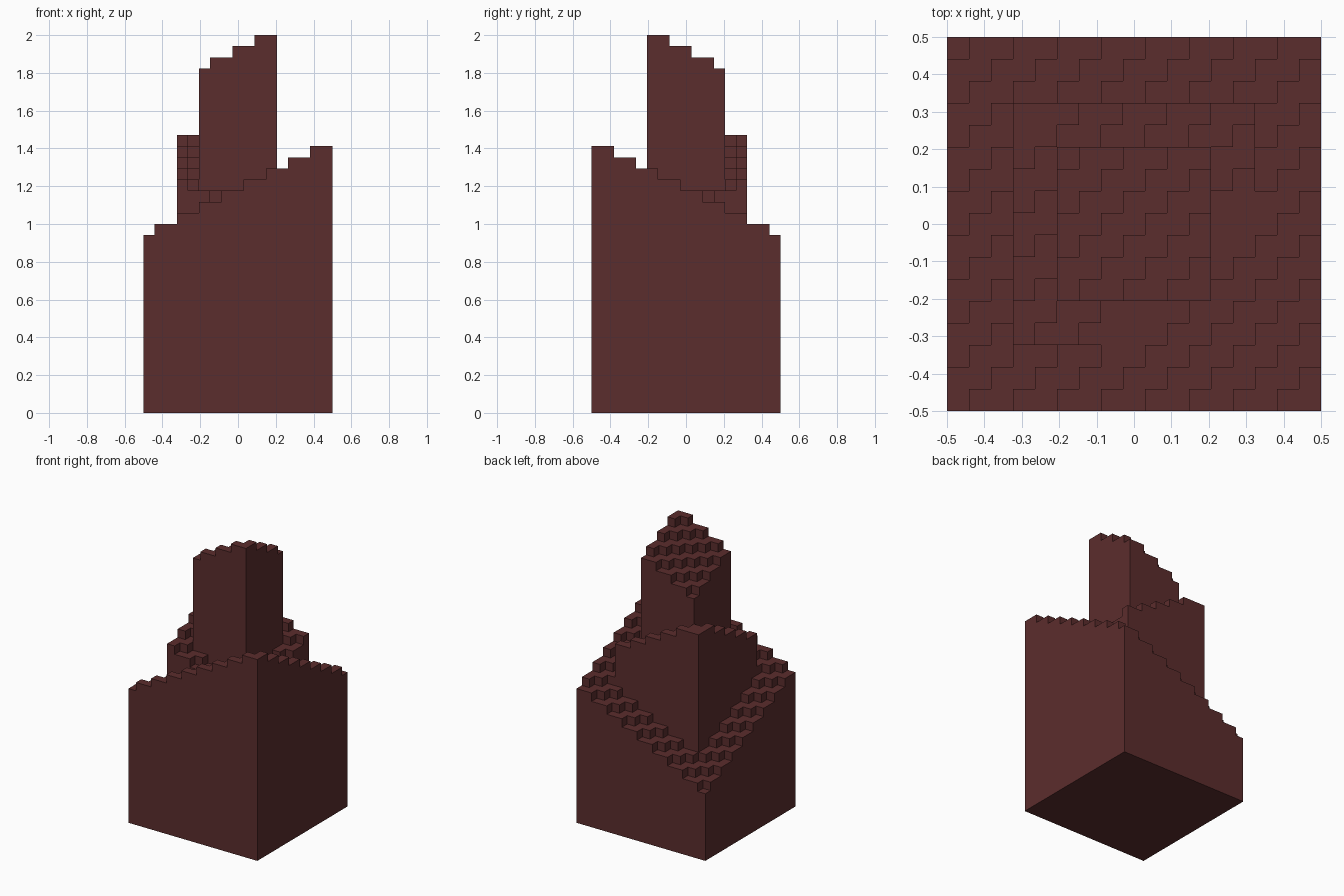
import bpy
import bmesh
import math

cube = bpy.data.objects.get("Cube")
if cube:
    bpy.data.objects.remove(cube, do_unlink=True)

N = 17            # blocks along the base
S = 1 / N         # block size


def make_material(name, colour):
    mat = bpy.data.materials.new(name)
    mat.use_nodes = True
    mat.diffuse_color = colour
    bsdf = mat.node_tree.nodes["Principled BSDF"]
    bsdf.inputs["Base Color"].default_value = colour
    bsdf.inputs["Roughness"].default_value = 0.9
    return mat


def stepped_tier(name, inset, floor, height, mat):
    """Square block tier whose top is a terraced slope given by height(i, j)."""
    cells = range(inset, N - inset)
    bm = bmesh.new()

    def quad(*corners):
        bm.faces.new([bm.verts.new(((x - N / 2) * S, (y - N / 2) * S, z * S))
                      for x, y, z in corners])

    def level(i, j):
        return height(i, j) if i in cells and j in cells else floor

    for i in cells:
        for j in cells:
            h = level(i, j)
            ring = [(i, j), (i + 1, j), (i + 1, j + 1), (i, j + 1)]
            # Terrace top and underside
            quad(*[(x, y, h) for x, y in ring])
            quad(*[(x, y, floor) for x, y in reversed(ring)])
            # Risers wherever the neighbouring block is lower
            for k, (di, dj) in enumerate([(0, -1), (1, 0), (0, 1), (-1, 0)]):
                a, b = ring[k], ring[(k + 1) % 4]
                for z in range(level(i + di, j + dj), h):
                    quad((*a, z), (*b, z), (*b, z + 1), (*a, z + 1))

    # Weld the blocks and merge flat areas into clean faces
    bmesh.ops.remove_doubles(bm, verts=bm.verts, dist=S / 100)
    bmesh.ops.dissolve_limit(bm, angle_limit=math.radians(1),
                             verts=bm.verts, edges=bm.edges)
    mesh = bpy.data.meshes.new(name)
    bm.to_mesh(mesh)
    bm.free()
    mesh.materials.append(mat)
    obj = bpy.data.objects.new(name, mesh)
    bpy.context.collection.objects.link(obj)
    return obj


dark_red = make_material("dark red brown", (0.105, 0.026, 0.026, 1))

# Base and tower rise to the front left; the middle tier rises to the back right
stepped_tier("base_block", 0, 0, lambda i, j: 16 + (i - j + 1) // 2, dark_red)
stepped_tier("middle_block", 3, 10, lambda i, j: min(25, 21 + (j - i) // 2), dark_red)
stepped_tier("top_tower", 5, 17, lambda i, j: 31 + (i - j + 1) // 2, dark_red)
